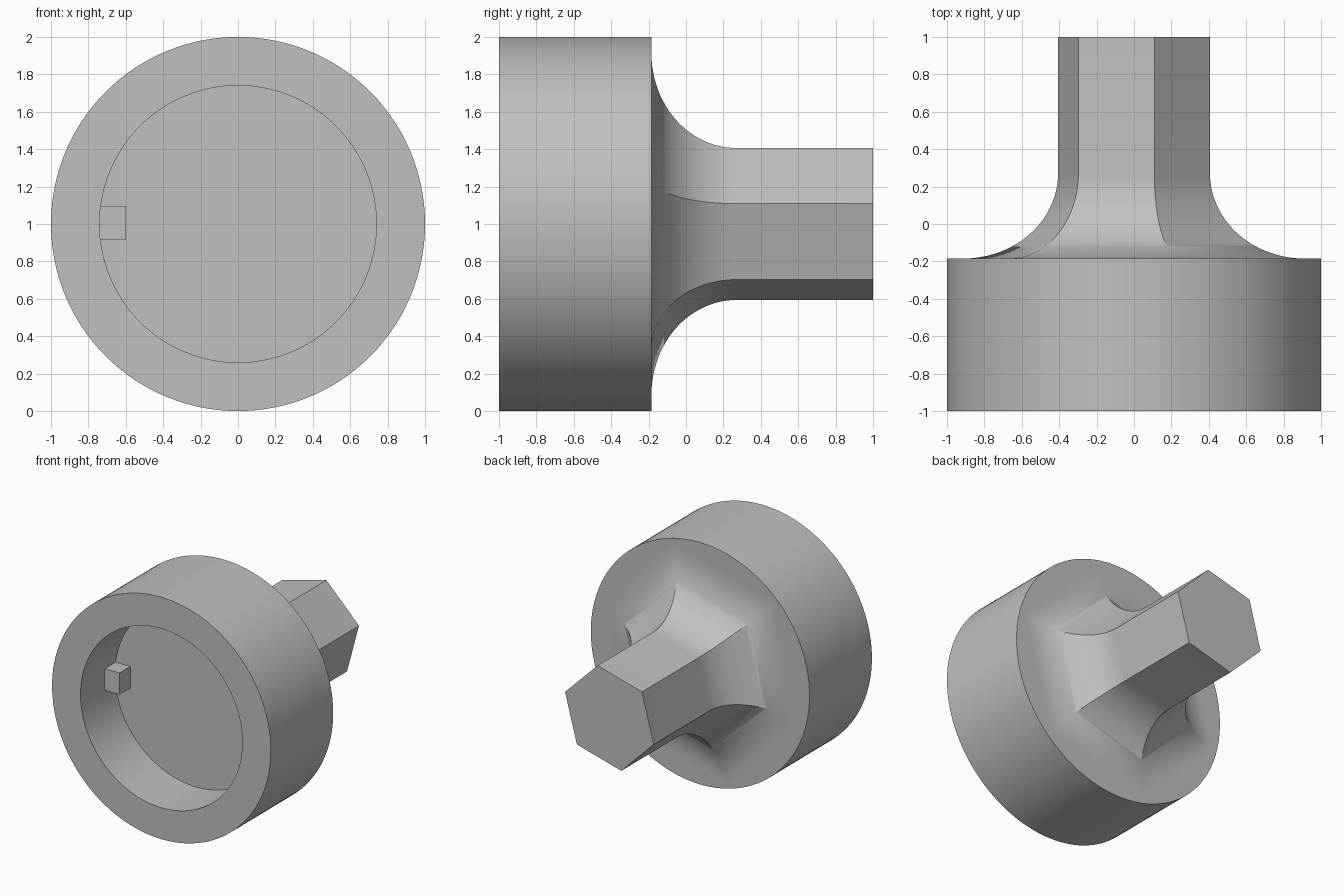
import bpy, bmesh
from math import cos, sin, radians, pi

cube = bpy.data.objects.get("Cube")
if cube:
    bpy.data.objects.remove(cube, do_unlink=True)

grey = bpy.data.materials.new("plain grey")
grey.use_nodes = True
colour = (0.53, 0.53, 0.53, 1)
grey.diffuse_color = colour
grey.node_tree.nodes["Principled BSDF"].inputs["Base Color"].default_value = colour


def loft(name, rings, sides, turn=0.0, cap_start=True):
    """Bridge (radius, y) rings about the y axis at z = 1."""
    bm = bmesh.new()
    loops = []
    for r, y in rings:
        angles = [turn + 2 * pi * i / sides for i in range(sides)]
        loops.append([bm.verts.new((r * cos(a), y, 1 + r * sin(a))) for a in angles])
    for low, high in zip(loops, loops[1:]):
        for i in range(sides):
            j = (i + 1) % sides
            bm.faces.new((low[i], low[j], high[j], high[i]))
    if cap_start:
        bm.faces.new(loops[0])
    bm.faces.new(loops[-1])
    bmesh.ops.recalc_face_normals(bm, faces=bm.faces)
    mesh = bpy.data.meshes.new(name)
    bm.to_mesh(mesh)
    bm.free()
    mesh.materials.append(grey)
    obj = bpy.data.objects.new(name, mesh)
    bpy.context.collection.objects.link(obj)
    return obj


FLANGE, FLOOR, BORE = -0.185, -0.55, 0.74

# Round cup, open to the front
cup = loft("cup_body", [(BORE, FLOOR), (BORE, -1), (1, -1), (1, FLANGE)], 128)

# Hexagonal shaft with a mitred concave fillet flaring onto the cup
apothem, fillet, steps = 0.364, 0.455, 24
rings = []
for k in range(steps + 1):
    a = 0.5 * pi * k / steps
    flat = apothem + fillet * (1 - sin(a))
    rings.append((flat / cos(pi / 6), FLANGE + fillet * (1 - cos(a))))
rings.append((apothem / cos(pi / 6), 1))
shaft = loft("hex_shaft", rings, 6, radians(15), cap_start=False)

# Small key block on the bore wall, seated into wall and floor
bpy.ops.mesh.primitive_cube_add(size=1, location=(-0.69, -0.6, 1.005))
key = bpy.context.object
key.name = "key_block"
key.scale = (0.18, 0.18, 0.18)
key.data.materials.append(grey)

# Smooth curved faces, keep hard edges
bpy.ops.object.select_all(action="DESELECT")
for obj in (cup, shaft):
    obj.select_set(True)
bpy.context.view_layer.objects.active = cup
bpy.ops.object.shade_smooth_by_angle(angle=radians(30))
